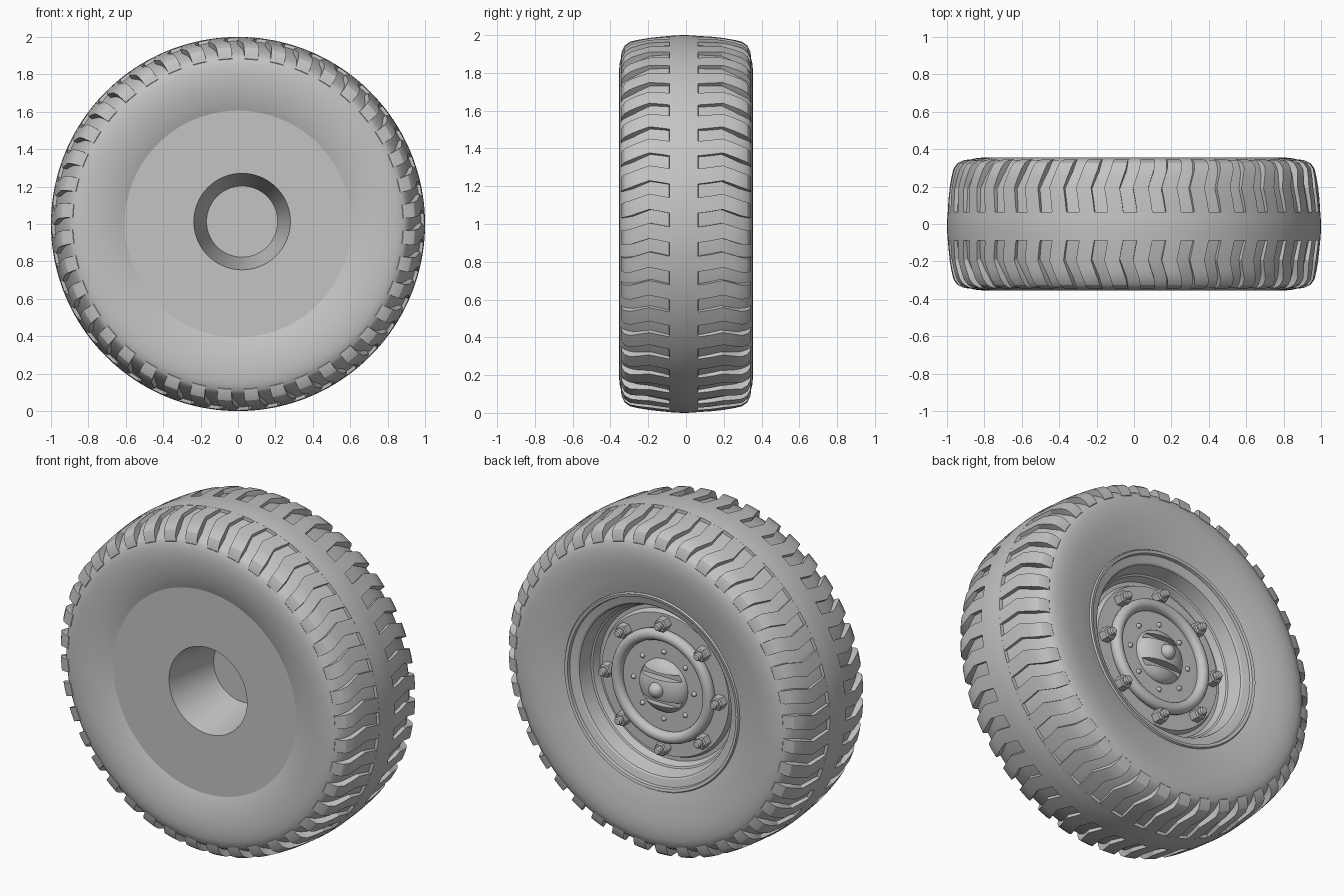
import bpy, bmesh, math
from math import sin, cos, pi, tau

if "Cube" in bpy.data.objects:
    bpy.data.objects.remove(bpy.data.objects["Cube"])

grey = bpy.data.materials.new("plain_grey")
grey.use_nodes = True
tone = (0.55, 0.55, 0.55, 1)
grey.diffuse_color = tone
grey.node_tree.nodes["Principled BSDF"].inputs["Base Color"].default_value = tone


def finish(name, bm, angle=30):
    """Turn a bmesh into a smooth shaded object with sharp creases."""
    bmesh.ops.remove_doubles(bm, verts=bm.verts, dist=1e-5)
    bmesh.ops.recalc_face_normals(bm, faces=bm.faces)
    mesh = bpy.data.meshes.new(name)
    bm.to_mesh(mesh)
    bm.free()
    mesh.materials.append(grey)
    ob = bpy.data.objects.new(name, mesh)
    bpy.context.collection.objects.link(ob)
    bpy.ops.object.select_all(action='DESELECT')
    ob.select_set(True)
    bpy.context.view_layer.objects.active = ob
    bpy.ops.object.shade_smooth_by_angle(angle=math.radians(angle))
    return ob


def lathe(name, profile, n=96, cx=0, cz=1, angle=30):
    """Revolve (radius, y) points about the y axis; rings close on themselves."""
    bm = bmesh.new()
    rings = [[bm.verts.new((cx + r * cos(tau * i / n), y, cz + r * sin(tau * i / n)))
              for i in range(n)] if r > 0 else [bm.verts.new((cx, y, cz))]
             for r, y in profile]
    pairs = list(zip(rings, rings[1:]))
    if profile[0][0] > 0:
        pairs.append((rings[-1], rings[0]))
    for a, b in pairs:
        for i in range(n):
            j = (i + 1) % n
            if len(a) == 1:
                bm.faces.new((a[0], b[i], b[j]))
            elif len(b) == 1:
                bm.faces.new((a[i], b[0], a[j]))
            else:
                bm.faces.new((a[i], a[j], b[j], b[i]))
    return finish(name, bm, angle)


def around(count, radius):
    return [(radius * cos(tau * k / count), 1 + radius * sin(tau * k / count))
            for k in range(count)]


# Tyre carcass: centre band, groove floor and sidewalls; the inner side dips more
BAND = -0.012
crown = [(0.999, 0.035), (0.996, 0.075), (0.978, 0.077)]
wall = [(0.962, 0.19), (0.942, 0.255), (0.922, 0.3), (0.905, 0.328), (0.89, 0.341),
        (0.85, 0.351), (0.81, 0.355), (0.76, 0.353), (0.71, 0.346)]
inner_dip = [(0.66, 0.334), (0.62, 0.321), (0.58, 0.304), (0.55, 0.26)]
outer_dip = [(0.66, 0.338), (0.62, 0.33), (0.58, 0.32), (0.55, 0.26)]
inner = [(r, BAND - y) for r, y in crown] + [(r, -y) for r, y in wall + inner_dip]
outer = [(r, BAND + y) for r, y in crown] + wall + outer_dip
lathe("tyre_carcass", inner[::-1] + [(1.0, 0)] + outer, 160)

# Tread lugs: bent blocks on both shoulders, each row is radius, y, twist
rows = [(0.996, 0.07, 0), (0.992, 0.13, 0.01), (0.985, 0.195, 0.022),
        (0.976, 0.25, 0.004), (0.966, 0.295, -0.012), (0.945, 0.325, -0.018),
        (0.915, 0.34, -0.021), (0.885, 0.345, -0.022)]
COUNT = 40
SINK_R, SINK_Y = 0.93, 0.88
bm = bmesh.new()
for side in (-1, 1):
    for k in range(COUNT):
        mid = 0.02 + tau * (k + 0.5) / COUNT
        grid = [[bm.verts.new((r * SINK_R * cos(mid + twist + w),
                               (side * y + (BAND if y < 0.1 else 0)) * SINK_Y,
                               r * SINK_R * sin(mid + twist + w)))
                 for w in (-0.042, 0, 0.042)] for r, y, twist in rows]
        for a, b in zip(grid, grid[1:]):
            for i in range(2):
                bm.faces.new((a[i], a[i + 1], b[i + 1], b[i]))
bmesh.ops.recalc_face_normals(bm, faces=bm.faces)
out = bmesh.ops.extrude_face_region(bm, geom=bm.faces[:])
for v in out["geom"]:
    if isinstance(v, bmesh.types.BMVert):
        v.co.x /= SINK_R
        v.co.z /= SINK_R
        v.co.y /= SINK_Y
bmesh.ops.translate(bm, verts=bm.verts, vec=(0, 0, 1))
finish("tread_lugs", bm, 28)

# Inner side: flat plate with a tapered bore set slightly off centre
lathe("inner_plate", [(0, 0.01), (0.19, 0.01), (0.258, -0.315), (0.63, -0.315),
                      (0.63, -0.26), (0.3, -0.26), (0.3, 0.04), (0, 0.04)],
      cx=0.022, cz=1.013)

# Outer side: dished rim with a gutter and a raised lip
lathe("rim", [(0, 0.195), (0.42, 0.195), (0.433, 0.165), (0.455, 0.165), (0.472, 0.205),
              (0.482, 0.21), (0.503, 0.29), (0.512, 0.297), (0.553, 0.308),
              (0.557, 0.325), (0.574, 0.329), (0.59, 0.3), (0.59, 0.06), (0, 0.06)],
      angle=22)

# Hub: plate, round guard ring and rivets
lathe("hub_plate", [(0, 0.207), (0.28, 0.207), (0.28, 0.1), (0, 0.1)])
lathe("guard_ring", [(0.302 + 0.034 * cos(tau * i / 16), 0.215 + 0.034 * sin(tau * i / 16))
                     for i in range(16)])
for x, z in around(8, 0.2):
    lathe("rivet", [(0, 0.223), (0.009, 0.22), (0.015, 0.208), (0.015, 0.19), (0, 0.19)],
          12, x, z, 60)

# Wheel nuts with studs
for x, z in around(8, 0.37):
    lathe("wheel_nut", [(0, 0.25), (0.034, 0.25), (0.041, 0.243), (0.041, 0.18), (0, 0.18)],
          6, x, z, 20)
    lathe("stud", [(0, 0.28), (0.017, 0.278), (0.023, 0.27), (0.023, 0.2), (0, 0.2)],
          14, x, z)

# Hub cap: dome with a slot cut above and below a centre ball
dome = [(0.158 * sin(pi / 2 * i / 12), 0.2 + 0.085 * cos(pi / 2 * i / 12))
        for i in range(13)]
cap = lathe("hub_cap", dome + [(0.158, 0.17), (0, 0.17)], 64)
for side in (-1, 1):
    bpy.ops.mesh.primitive_cube_add(size=1, location=(0, 0.328, 1 + side * 0.08))
    cutter = bpy.context.object
    cutter.scale = (0.5, 0.2, 0.036)
    cutter.hide_render = True
    cut = cap.modifiers.new("slot", 'BOOLEAN')
    cut.operation = 'DIFFERENCE'
    cut.solver = 'EXACT'
    cut.object = cutter
    bpy.context.view_layer.objects.active = cap
    bpy.ops.object.modifier_apply(modifier=cut.name)
    bpy.data.objects.remove(cutter)
lathe("hub_ball", [(0.045 * sin(pi * i / 12) if 0 < i < 12 else 0,
                    0.278 + 0.045 * cos(pi * i / 12)) for i in range(13)], 24)
